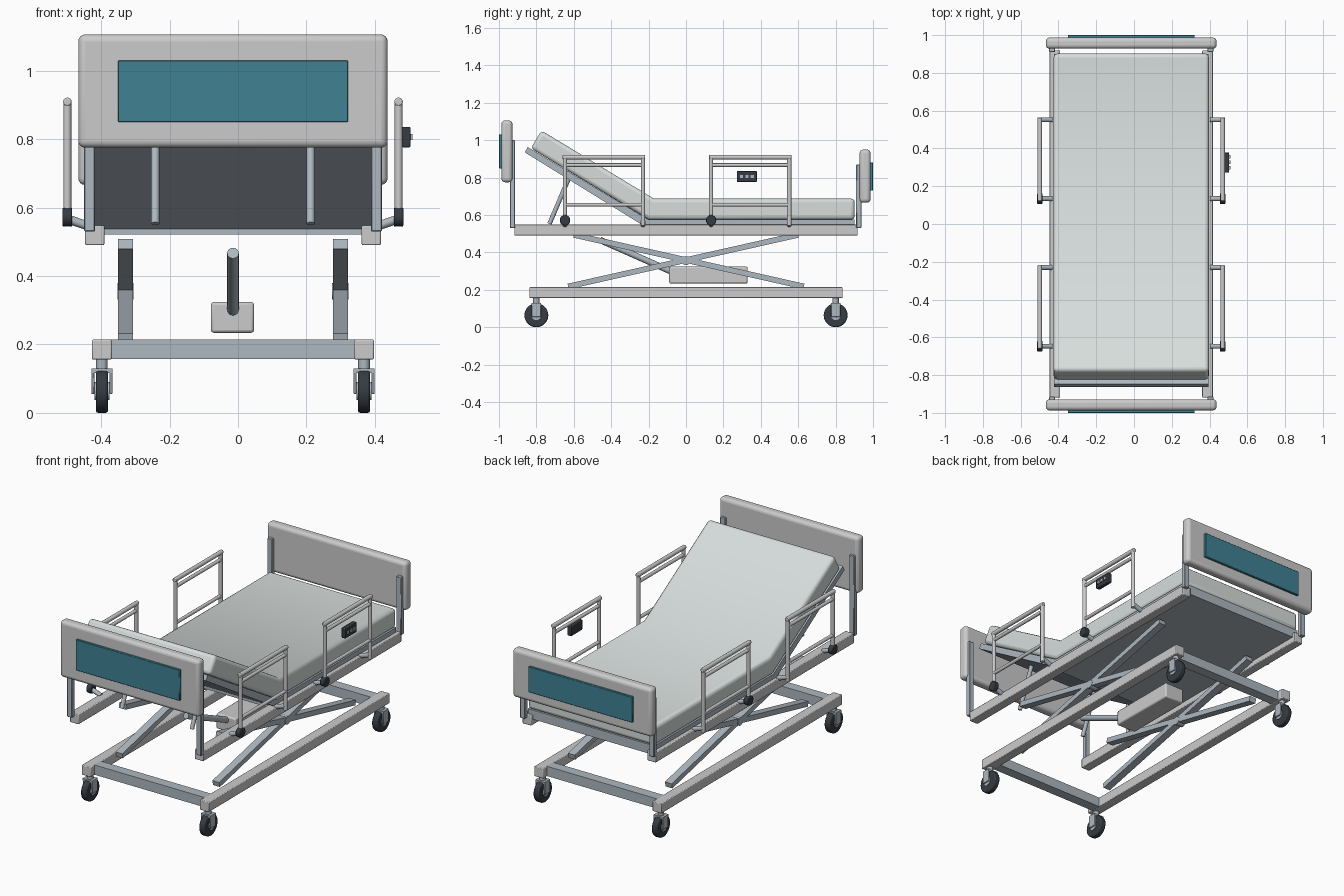
import bpy, bmesh, math
from mathutils import Vector

if "Cube" in bpy.data.objects:
    bpy.data.objects.remove(bpy.data.objects["Cube"])

CX = -0.0147  # bed centreline (control panel shifts it off x = 0)


def mat(name, rgb):
    m = bpy.data.materials.new(name)
    m.diffuse_color = (*rgb, 1)
    m.use_nodes = True
    m.node_tree.nodes["Principled BSDF"].inputs["Base Color"].default_value = m.diffuse_color
    return m


STEEL = mat("steel", (0.42, 0.48, 0.53))
TEAL = mat("teal", (0.05, 0.22, 0.29))
DARK = mat("dark", (0.035, 0.045, 0.055))
CLOTH = mat("cloth", (0.68, 0.73, 0.72))


def finish(name, bm, material=None, bevel=0, segs=2):
    bmesh.ops.recalc_face_normals(bm, faces=bm.faces[:])
    me = bpy.data.meshes.new(name)
    bm.to_mesh(me)
    bm.free()
    ob = bpy.data.objects.new(name, me)
    bpy.context.collection.objects.link(ob)
    if material:
        me.materials.append(material)
    if bevel:
        b = ob.modifiers.new("bevel", 'BEVEL')
        b.width, b.segments = bevel, segs
        b.limit_method = 'ANGLE'
        b.angle_limit = math.radians(40)
    bpy.ops.object.select_all(action='DESELECT')
    bpy.context.view_layer.objects.active = ob
    ob.select_set(True)
    bpy.ops.object.shade_smooth_by_angle(angle=math.radians(35))
    return ob


def box(name, x, y, z, material=None, bevel=0, segs=2):
    """Box from (min, max) pairs."""
    bm = bmesh.new()
    bmesh.ops.create_cube(bm, size=1)
    for v in bm.verts:
        v.co = Vector([(a + b) / 2 + c * (b - a) for c, (a, b) in zip(v.co, (x, y, z))])
    return finish(name, bm, material, bevel, segs)


def rod(name, p, q, r, material=None, sides=16, bevel=0):
    """Cylinder between two points."""
    p, q = Vector(p), Vector(q)
    bm = bmesh.new()
    bmesh.ops.create_cone(bm, cap_ends=True, segments=sides, radius1=r, radius2=r, depth=(q - p).length)
    rot = (q - p).to_track_quat('Z', 'Y')
    for v in bm.verts:
        v.co = rot @ v.co + (p + q) / 2
    return finish(name, bm, material, bevel)


def slab(name, pts, x0, x1, material=None, bevel=0, segs=2):
    """Profile in the y-z plane extruded along x."""
    bm = bmesh.new()
    f = bm.faces.new([bm.verts.new((x0, y, z)) for y, z in pts])
    ext = bmesh.ops.extrude_face_region(bm, geom=[f])
    for v in ext['geom']:
        if isinstance(v, bmesh.types.BMVert):
            v.co.x = x1
    return finish(name, bm, material, bevel, segs)


def bar(name, a, b, t, x0, x1, material):
    """Flat bar of thickness t between two y-z points."""
    a, b = Vector(a), Vector(b)
    d = (b - a).normalized()
    n = Vector((-d.y, d.x)) * t / 2
    return slab(name, [a - n, b - n, b + n, a + n], x0, x1, material)


# end boards with coloured inserts
BX = (CX - 0.452, CX + 0.452)
TX = (CX - 0.336, CX + 0.336)
box("headboard", BX, (-0.987, -0.928), (0.775, 1.106), None, 0.02, 4)
box("headboard_insert", TX, (-1.0, -0.98), (0.85, 1.03), TEAL, 0.002, 1)
box("footboard", BX, (0.928, 0.987), (0.666, 0.95), None, 0.02, 4)
box("footboard_insert", TX, (0.98, 1.0), (0.73, 0.88), TEAL, 0.002, 1)

# mattress with raised back, and the deck under it
slab("mattress", [(0.902, 0.575), (0.902, 0.688), (-0.172, 0.688), (-0.773, 1.052),
                  (-0.83, 0.957), (-0.2, 0.575)], CX - 0.411, CX + 0.411, CLOTH, 0.02, 3)
box("flat_deck", (CX - 0.41, CX + 0.41), (-0.22, 0.9), (0.522, 0.576), STEEL)
slab("back_deck", [(-0.2, 0.575), (-0.846, 0.963), (-0.862, 0.935), (-0.215, 0.535)],
     CX - 0.41, CX + 0.41, STEEL)

# lift motor and actuator
box("motor_box", (-0.079, 0.047), (-0.09, 0.33), (0.234, 0.324), None, 0.008)
rod("lift_actuator", (CX, -0.46, 0.467), (CX, -0.06, 0.29), 0.017, STEEL)

# base cross beams
for s in (-1, 1):
    box("base_cross_beam", (CX - 0.36, CX + 0.36), sorted((s * 0.74, s * 0.8)), (0.157, 0.214), STEEL)


def caster(x, y):
    rod("caster_stem", (x, y, 0.118), (x, y, 0.165), 0.017, STEEL)
    rod("caster_tyre", (x - 0.018, y, 0.064), (x + 0.018, y, 0.064), 0.064, DARK, 28, 0.007)
    rod("caster_hub", (x - 0.022, y, 0.064), (x + 0.022, y, 0.064), 0.026, STEEL, 20)
    box("caster_crown", (x - 0.031, x + 0.031), (y - 0.025, y + 0.025), (0.117, 0.13), STEEL)
    for k in (-1, 1):
        box("caster_fork", sorted((x + k * 0.022, x + k * 0.031)), (y - 0.025, y + 0.025),
            (0.055, 0.125), STEEL, 0.002, 1)


def side_rail(s, y0, y1):
    x = CX + s * 0.484
    rod("rail_top_bar", (x, y0 - 0.012, 0.909), (x, y1 + 0.012, 0.909), 0.0125, bevel=0.004)
    rod("rail_second_bar", (x, y0, 0.867), (x, y1, 0.867), 0.01)
    rod("rail_lower_bar", (x, y0, 0.655), (x, y1, 0.655), 0.01)
    for y in (y0, y1):
        rod("rail_post", (x, y, 0.545), (x, y, 0.91), 0.0115)
        rod("rail_arm", (x, y, 0.567), (CX + s * 0.42, y, 0.545), 0.013, STEEL)
    rod("rail_knob", (x - 0.014, y0, 0.572), (x + 0.014, y0, 0.572), 0.028, DARK, 20, 0.004)


# everything mirrored left and right
for s in (-1, 1):
    def mx(a, b):
        return sorted((CX + s * a, CX + s * b))
    box("frame_rail", mx(0.376, 0.432), (-0.918, 0.918), (0.49, 0.548), None, 0.004)
    box("base_rail", mx(0.354, 0.412), (-0.838, 0.838), (0.156, 0.214), None, 0.004)
    box("head_post", mx(0.403, 0.435), (-0.942, -0.914), (0.53, 1.0), STEEL, 0.003, 1)
    box("foot_post", mx(0.403, 0.435), (0.91, 0.938), (0.53, 0.87), STEEL, 0.003, 1)
    lx = mx(0.292, 0.336)
    for d in (-1, 1):
        bar("scissor_leg", (-d * 0.63, 0.218), (d * 0.6, 0.494), 0.03, *lx, STEEL)
        caster(CX + s * 0.383, d * 0.8)
    rod("scissor_pivot", (lx[0] - 0.002, 0, 0.356), (lx[1] + 0.002, 0, 0.356), 0.024, STEEL)
    rod("back_support_strut", (CX + s * 0.227, -0.73, 0.553), (CX + s * 0.227, -0.625, 0.8), 0.012, STEEL)
    side_rail(s, -0.647, -0.23)
    side_rail(s, 0.134, 0.552)

# control panel on the right rail
box("control_panel", (0.479, 0.504), (0.273, 0.379), (0.776, 0.836), DARK, 0.004)
for y in (0.297, 0.326, 0.355):
    box("panel_button", (0.5, 0.51), (y - 0.009, y + 0.009), (0.797, 0.815), STEEL)
